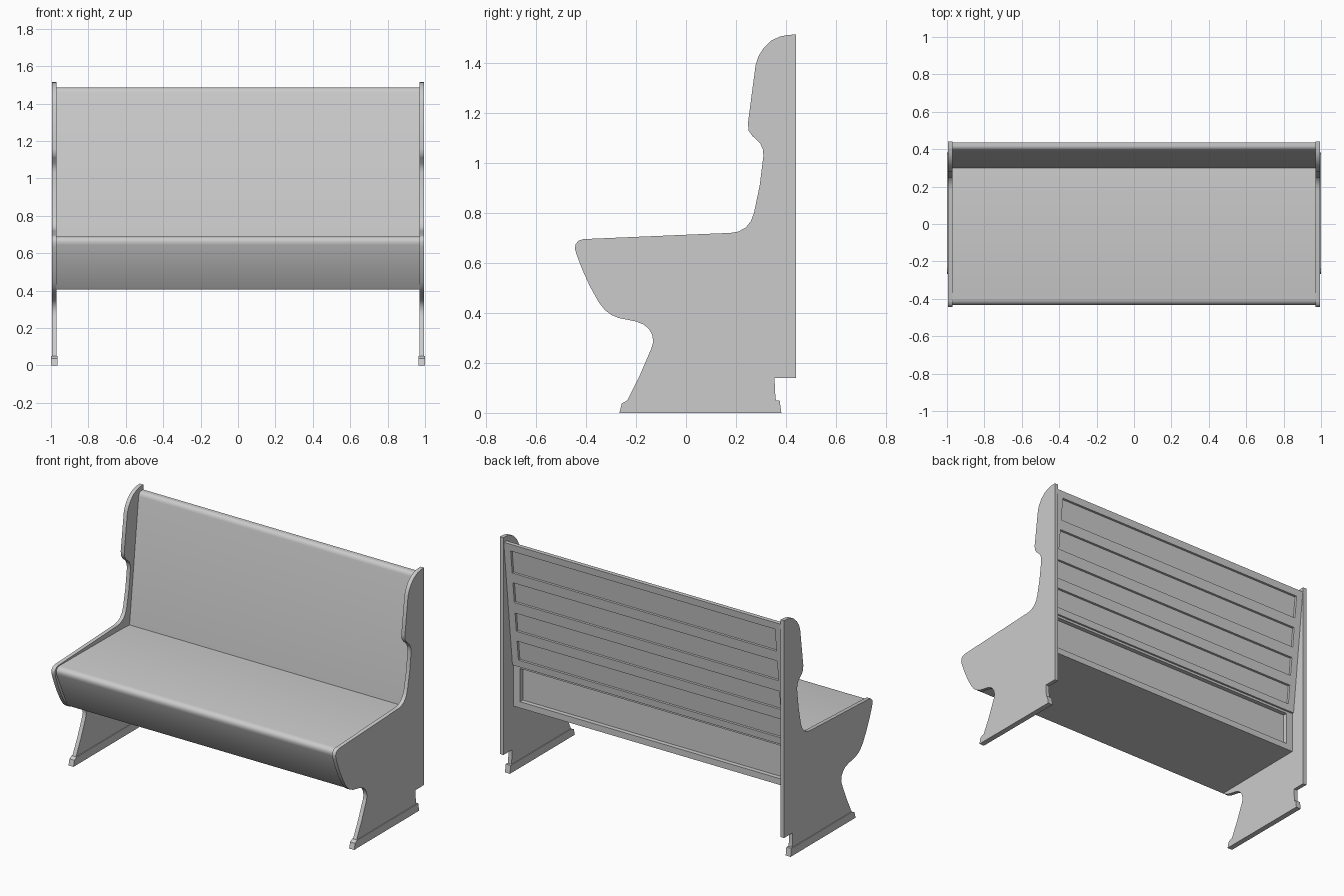
import bpy, bmesh

if "Cube" in bpy.data.objects:
    bpy.data.objects.remove(bpy.data.objects["Cube"])


def prism(name, profile, x0, x1, smooth=False):
    """Extrude a (y, z) outline along x."""
    bm = bmesh.new()
    face = bm.faces.new([bm.verts.new((x0, y, z)) for y, z in profile])
    out = bmesh.ops.extrude_face_region(bm, geom=[face])
    verts = [v for v in out["geom"] if isinstance(v, bmesh.types.BMVert)]
    bmesh.ops.translate(bm, verts=verts, vec=(x1 - x0, 0, 0))
    bmesh.ops.recalc_face_normals(bm, faces=bm.faces)
    mesh = bpy.data.meshes.new(name)
    bm.to_mesh(mesh)
    bm.free()
    ob = bpy.data.objects.new(name, mesh)
    bpy.context.collection.objects.link(ob)
    if smooth:
        bpy.ops.object.select_all(action='DESELECT')
        ob.select_set(True)
        bpy.context.view_layer.objects.active = ob
        bpy.ops.object.shade_smooth_by_angle(angle=0.6)
    return ob


# Scrolled end panels and their wider feet
end_profile = [
    (0.44, 1.515), (0.44, 0.14), (0.355, 0.14), (0.356, 0.09), (0.362, 0.03),
    (-0.243, 0.03), (-0.235, 0.05), (-0.185, 0.15), (-0.138, 0.26),
    (-0.131, 0.285), (-0.136, 0.315), (-0.15, 0.338), (-0.17, 0.354),
    (-0.2, 0.366), (-0.27, 0.38), (-0.3, 0.393), (-0.325, 0.412),
    (-0.35, 0.444), (-0.385, 0.507), (-0.415, 0.573), (-0.438, 0.633),
    (-0.445, 0.658), (-0.442, 0.676), (-0.43, 0.69), (-0.41, 0.696),
    (0.18, 0.721), (0.21, 0.726), (0.24, 0.743), (0.26, 0.768),
    (0.272, 0.8), (0.295, 0.91), (0.31, 1.03), (0.308, 1.055),
    (0.297, 1.08), (0.265, 1.11), (0.251, 1.13), (0.248, 1.16),
    (0.279, 1.395), (0.29, 1.428), (0.31, 1.46), (0.34, 1.49),
    (0.375, 1.507), (0.41, 1.514),
]
foot_profile = [(-0.267, 0), (-0.257, 0.038), (-0.235, 0.05),
                (0.375, 0.05), (0.382, 0)]
for side, s in (("left", -1), ("right", 1)):
    prism(f"{side}_end_panel", end_profile, s * 0.97, s * 0.995, True)
    prism(f"{side}_foot", foot_profile, s * 0.965, s * 1.0)

# Seat with rolled front edge, sloping apron and closed underside
W, INNER = 0.972, 0.925
seat_profile = [
    (0.31, 0.41), (-0.315, 0.405), (-0.325, 0.415), (-0.428, 0.645),
    (-0.432, 0.662), (-0.428, 0.676), (-0.417, 0.686), (-0.4, 0.69),
    (0.22, 0.684), (0.31, 0.68),
]
prism("seat", seat_profile, -W, W, True)


# Leaning backrest core
Z0, Z1, DEPTH = 0.675, 1.485, 0.015


def back_y(z):
    return 0.35 + 0.087 * (z - Z0) / (Z1 - Z0)


core = [(0.3, Z0), (0.392, 1.46), (0.397, 1.475), (0.407, 1.483), (0.415, Z1),
        (back_y(Z1) - DEPTH, Z1), (back_y(Z0) - DEPTH, Z0)]
prism("backrest", core, -W, W, True)


def back_bar(name, za, zb, x0, x1):
    ya, yb = back_y(za), back_y(zb)
    prism(name, [(ya - DEPTH, za), (ya, za), (yb, zb), (yb - DEPTH, zb)], x0, x1)


# Raised frame around four sunken panels on the rear
for i, (za, zb) in enumerate([(Z0, 0.72), (0.845, 0.91), (1.03, 1.1),
                              (1.23, 1.295), (1.44, Z1)]):
    back_bar(f"back_rail_{i + 1}", za, zb, -INNER, INNER)
for side, s in (("left", -1), ("right", 1)):
    back_bar(f"{side}_back_stile", Z0, Z1, s * INNER, s * W)


# Lower rear frame closing the seat box
def box(name, y0, y1, z0, z1, x0, x1):
    prism(name, [(y0, z0), (y1, z0), (y1, z1), (y0, z1)], x0, x1)


box("lower_back_bottom_rail", 0.31, 0.338, 0.41, 0.45, -INNER, INNER)
box("lower_back_top_rail", 0.31, 0.338, 0.66, Z0, -INNER, INNER)
for side, s in (("left", -1), ("right", 1)):
    box(f"{side}_lower_back_stile", 0.31, 0.338, 0.41, Z0, s * INNER, s * W)
